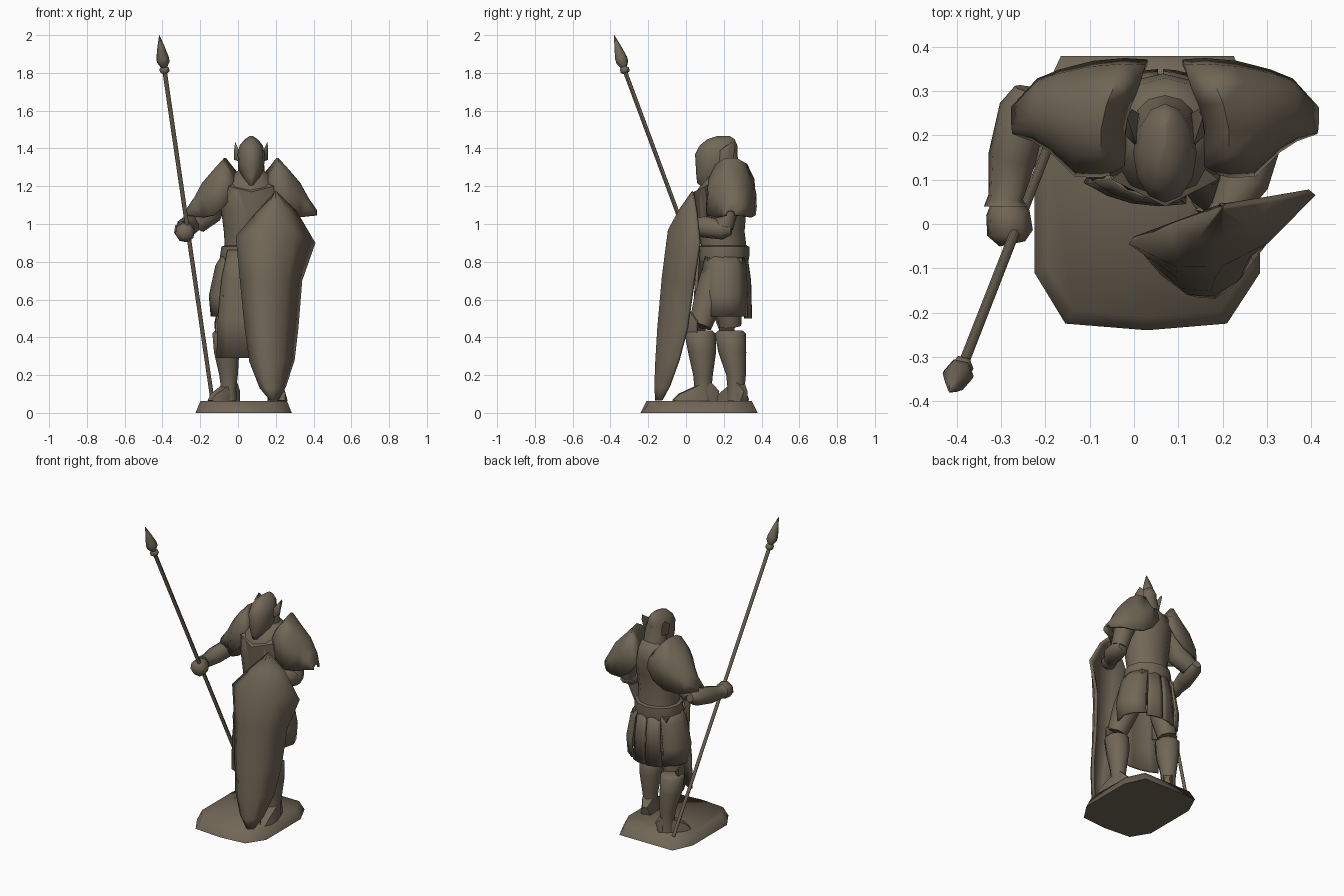
import bpy, bmesh, math
from mathutils import Vector

MAT = bpy.data.materials.new("dull bronze")
MAT.diffuse_color = (0.165, 0.135, 0.094, 1)
CX = 0.07  # mirror plane of the armour


def finish(name, bm, thick=0, angle=60):
    bmesh.ops.recalc_face_normals(bm, faces=bm.faces)
    me = bpy.data.meshes.new(name)
    bm.to_mesh(me)
    bm.free()
    me.materials.append(MAT)
    ob = bpy.data.objects.new(name, me)
    bpy.context.collection.objects.link(ob)
    if thick:
        mod = ob.modifiers.new("thickness", 'SOLIDIFY')
        mod.thickness = thick
        mod.offset = -1
    bpy.ops.object.select_all(action='DESELECT')
    bpy.context.view_layer.objects.active = ob
    ob.select_set(True)
    bpy.ops.object.shade_smooth_by_angle(angle=math.radians(angle))
    return ob


def skin(name, rows, closed=True, thick=0, angle=60):
    """Bridge rows of points; closed rows are capped rings, open rows make a sheet."""
    bm = bmesh.new()
    vs = [[bm.verts.new(p) for p in r] for r in rows]
    n = len(vs[0])
    for a, b in zip(vs, vs[1:]):
        for i in range(n if closed else n - 1):
            j = (i + 1) % n
            bm.faces.new((a[i], a[j], b[j], b[i]))
    if closed:
        bm.faces.new(vs[0])
        bm.faces.new(vs[-1])
    return finish(name, bm, thick, angle)


def loft(name, secs, n=12):
    """Stack of level ellipses (x, y, z, rx, ry); first corner faces front."""
    return skin(name, [[(x + rx * math.sin(2 * math.pi * i / n),
                         y - ry * math.cos(2 * math.pi * i / n), z)
                        for i in range(n)] for x, y, z, rx, ry in secs])


def tube(name, secs, n=8):
    """Round limb along points (x, y, z, r)."""
    pts = [Vector(s[:3]) for s in secs]
    rings = []
    for k, p in enumerate(pts):
        t = pts[min(k + 1, len(pts) - 1)] - pts[max(k - 1, 0)]
        z = t.normalized()
        u = z.cross(Vector((0.9, .3, 0.2))).normalized()
        v = z.cross(u)
        rings.append([p + secs[k][3] * (u * math.cos(a) + v * math.sin(a))
                      for a in (2 * math.pi * i / n for i in range(n))])
    return skin(name, rings)


def hull(name, pts, angle=60):
    bm = bmesh.new()
    for p in pts:
        bm.verts.new(p)
    bmesh.ops.convex_hull(bm, input=bm.verts)
    return finish(name, bm, 0, angle)


def skirt(name, a0, a1, rings, n=5):
    """Curved hanging plate around the hips; rings are (z, rx, ry)."""
    rows = []
    for z, rx, ry in rings:
        angs = [math.radians(a0 + (a1 - a0) * i / (n - 1)) for i in range(n)]
        rows.append([(0.06 + rx * math.cos(a), 0.2 + ry * math.sin(a), z) for a in angs])
    return skin(name, rows, False, 0.015)


# plinth
plan = [(-.165, .38), (.225, .38), (.285, .25), (.285, -.11), (.21, -.225),
        (.03, -.24), (-.155, -.225), (-.225, -.11), (-.225, .25)]
skin("plinth", [[(.03 + (x - .03) * s, .07 + (y - .07) * s, z) for x, y in plan]
                for s, z in ((1, 0), (.9, .062))], angle=75)

# torso, belt and breastplate
loft("torso", [(.06, .2, .80, .14, .12), (.06, .2, .88, .13, .12), (.06, .19, .96, .135, .12),
               (.06, .19, 1.08, .15, .13), (.065, .2, 1.18, .16, .14), (.07, .22, 1.25, .11, .11),
               (.07, .22, 1.29, .06, .07)])
loft("belt", [(.06, .2, .80, .15, .13), (.06, .2, .83, .155, .135), (.06, .2, .88, .148, .135),
              (.06, .2, .89, .12, .11)])
hull("breastplate", [(.07, .04, 1.17), (-.05, .1, 1.2), (.19, .1, 1.2), (.07, .05, 1.05),
                     (-.06, .12, 1.06), (.2, .12, 1.06), (.07, .07, .92), (.07, .2, 1.25)])

# helmet with cheek wings
loft("helmet", [(.07, .19, 1.17, .045, .06), (.07, .135, 1.215, .022, .075),
                (.07, .15, 1.25, .05, .095), (.07, .155, 1.30, .068, .103),
                (.07, .16, 1.37, .072, .112), (.07, .172, 1.415, .062, .1),
                (.07, .185, 1.448, .035, .073), (.07, .2, 1.467, .006, .03)])
loft("neck_guard", [(.07, .23, 1.2, .085, .085), (.07, .225, 1.27, .072, .07), (.07, .215, 1.36, .065, .058),
                    (.07, .21, 1.41, .05, .058)])
for side, s in (("right", -1), ("left", 1)):
    hull("helmet_wing_" + side, [(CX + s * x, y, z) for x, y, z in
         ((.06, .17, 1.33), (.06, .25, 1.33), (.09, .21, 1.34), (.085, .24, 1.435),
          (.075, .26, 1.41), (.09, .2, 1.40), (.065, .18, 1.39))])

# shoulder plates: arches from the neck outwards (x, yc, ry, zlow, ztop, inward skew at the back)
arches = [(.09, .245, .12, 1.16, 1.26, .05), (.145, .24, .128, 1.09, 1.345, .055),
          (.2, .237, .125, 1.045, 1.28, .04), (.255, .255, .088, 1.035, 1.215, .02),
          (.295, .258, .065, 1.04, 1.14, .01), (.342, .235, .025, 1.045, 1.07, 0)]
for side, s in (("right", -1), ("left", 1)):
    rows = []
    for x, yc, ry, lo, hi, skew in arches:
        rows.append([(CX + s * (x + skew * min(0, math.cos(t))), yc - ry * math.cos(t),
                      lo + (hi - lo) * math.sin(t + .25 * math.sin(t) * math.cos(t)) ** .85 if 0 < i < 7 else lo)
                     for i, t in ((i, math.pi * i / 7) for i in range(8))])
    ob = skin("shoulder_plate_" + side, rows, False)
    mod = ob.modifiers.new("thickness", 'SOLIDIFY')
    mod.thickness, mod.offset = .014, 0

# arms: right holds the spear, left holds the shield
tube("right_upper_arm", [(-.08, .23, 1.2, .06), (-.15, .24, 1.06, .07), (-.22, .26, 1.0, .055)])
tube("right_forearm", [(-.24, .305, 1.01, .03), (-.25, .26, 1.0, .055), (-.275, .15, .98, .055),
                       (-.29, .06, .965, .04), (-.29, .04, .965, .05)])
tube("right_fist", [(-.29, .05, .965, .035), (-.285, .025, .96, .05), (-.28, -.02, .955, .053),
                    (-.275, -.045, .955, .03)])
tube("left_upper_arm", [(.22, .23, 1.2, .06), (.27, .22, 1.08, .06), (.285, .2, .98, .052)])
tube("left_forearm", [(.29, .24, .97, .03), (.285, .2, .97, .055), (.25, .1, .985, .06),
                      (.21, .03, .99, .042)])
tube("left_fist", [(.22, .05, .99, .04), (.2, 0, .99, .05), (.19, -.03, .99, .03)])

# spear
foot, top, tip = Vector((-.135, .325, .065)), Vector((-.387, -.32, 1.80)), Vector((-.417, -.38, 2.0))
tube("spear_shaft", [(*foot, .011), (*top, .012)], 6)
ax = tip - top
tube("spear_collar", [(*(top + ax * f), r) for f, r in ((0, .018), (.03, .026), (.12, .026), (.16, .017))], 6)
tube("spear_blade", [(*(top + ax * f), r) for f, r in ((.14, .016), (.28, .034), (.4, .034), (.7, .019), (1, .001))], 6)

# tall shield: left edge, ridge and right edge at each level
levels = [((.195, .035, 1.17), (.2, .032, 1.175), (.205, .035, 1.17)),
          ((.085, -.005, 1.05), (.2, -.035, 1.08), (.31, .05, 1.07)),
          ((-.012, -.045, .935), (.2, -.095, .97), (.41, .065, .9)),
          ((.01, -.055, .7), (.18, -.128, .72), (.34, .035, .7)),
          ((.035, -.085, .45), (.175, -.152, .45), (.32, .0, .45)),
          ((.06, -.115, .27), (.18, -.163, .27), (.3, -.045, .28)),
          ((.115, -.142, .13), (.185, -.168, .13), (.255, -.095, .14)),
          ((.17, -.155, .065), (.19, -.162, .065), (.215, -.135, .065))]
rows = []
for lv in levels:
    L, M, R = map(Vector, lv)
    rows.append([L * (2 * t - 1) * (t - 1) + M * 4 * t * (1 - t) + R * t * (2 * t - 1)
                 for t in (0, .25, .5, .75, 1)])
skin("shield", rows, False, .02)

# hip armour and hanging cloth
plate = [(.84, .145, .125), (.78, .18, .145), (.62, .215, .155), (.51, .205, .15)]
back = [(.84, .14, .125), (.7, .16, .145), (.5, .18, .15)]
skirt("left_hip_plate", -50, 56, plate)
skirt("right_hip_plate", 124, 230, plate)
skirt("left_back_plate", 54, 88, back)
skirt("right_back_plate", 92, 126, back)
skirt("front_cloth", 222, 285, [(.86, .145, .13), (.7, .19, .14), (.5, .215, .145), (.29, .225, .14)])
hull("pelvis", [(.06 + x, .2 + y, z) for x, y, z in
     ((-.13, -.09, .82), (.13, -.09, .82), (-.13, .1, .82), (.13, .1, .82),
      (-.1, -.06, .7), (.1, -.06, .7), (-.1, .08, .68), (.1, .08, .68))])

# legs: hip, knee, ankle, toe direction
legs = {"right": ((-.01, .21, .76), (-.065, .235, .46), (-.05, .265, .13), (-.62, -.6)),
        "left": ((.14, .17, .76), (.2, .075, .46), (.2, .09, .13), (.2, -.98))}
for side, (h, k, a, d) in legs.items():
    tube(side + "_thigh", [(*h, .085), (*(Vector(h).lerp(Vector(k), .55)), .08), (*k, .062)])
    x, y, _ = k
    loft(side + "_boot", [(a[0], a[1], .065, .045, .05), (*a, .042, .045), (a[0], a[1], .2, .052, .052),
                          (x * .7 + a[0] * .3, y + .01, .32, .07, .074), (x, y, .42, .074, .082),
                          (x, y, .435, .06, .065)], 10)
    hull(side + "_knee_guard", [(x + d[0] * f + d[1] * w, y + d[1] * f - d[0] * w, z) for f, w, z in
         ((.08, 0, .5), (.09, 0, .44), (.06, 0, .54), (.03, .07, .48), (.03, -.07, .48),
          (.06, 0, .38), (.03, .06, .4), (.03, -.06, .4), (0, 0, .52))])
    hull(side + "_shoe", [(a[0] + d[0] * f + d[1] * w, a[1] + d[1] * f - d[0] * w, z)
         for f, w0, z in ((-.07, .03, .062), (-.085, .015, .115), (.06, .05, .062), (.12, .04, .062),
                          (.165, .015, .065), (.13, .025, .1), (.03, .035, .145), (-.04, .035, .16))
         for w in (w0, -w0)])
